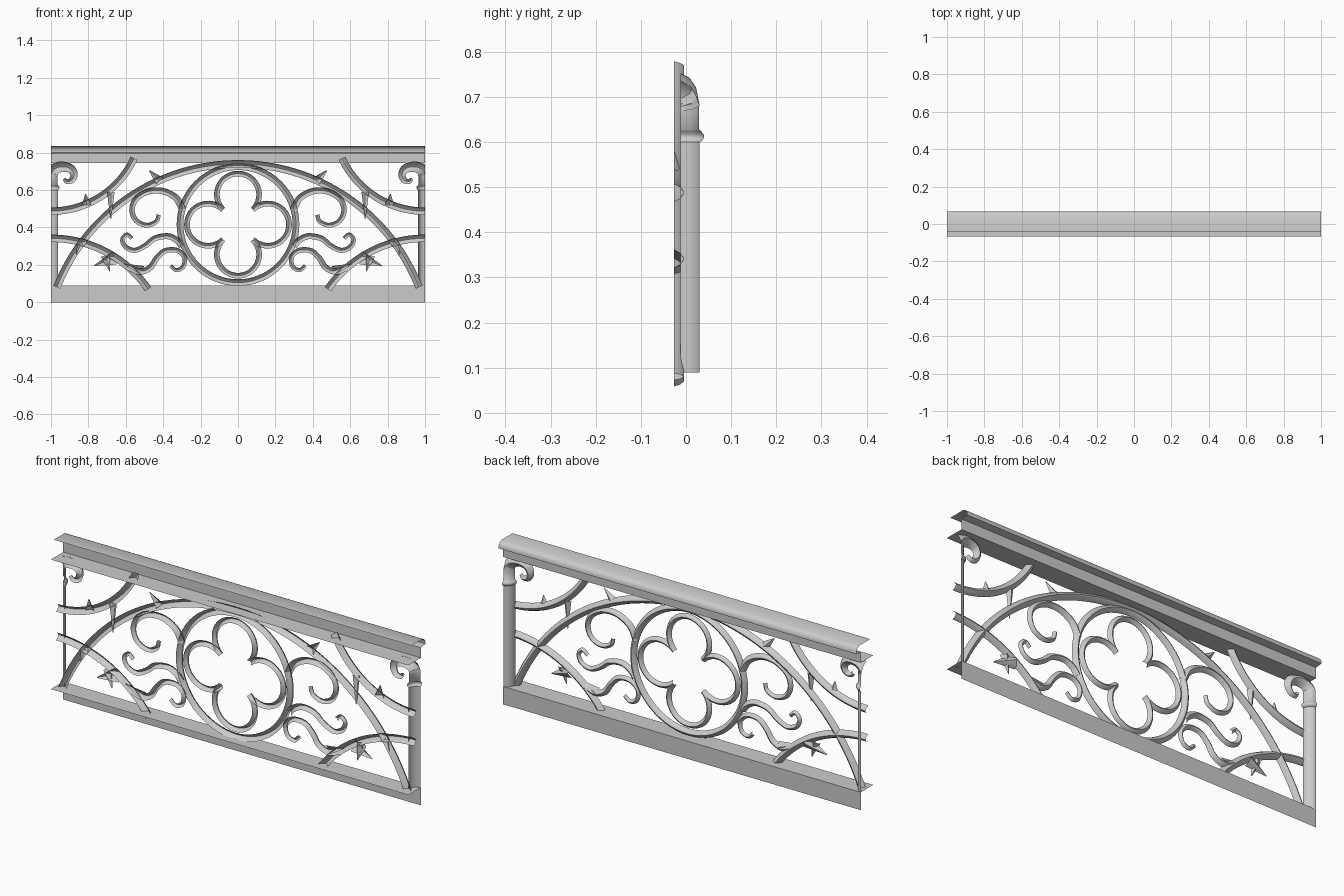
import bpy, bmesh, math
from mathutils import Vector

if "Cube" in bpy.data.objects:
    bpy.data.objects.remove(bpy.data.objects["Cube"])

def finish(name, bm, mirror=False):
    bmesh.ops.remove_doubles(bm, verts=bm.verts, dist=1e-5)
    me = bpy.data.meshes.new(name)
    bm.to_mesh(me)
    bm.free()
    ob = bpy.data.objects.new(name, me)
    bpy.context.collection.objects.link(ob)
    if mirror:
        ob.modifiers.new("mirror", "MIRROR").use_axis[0] = True
    bpy.ops.object.select_all(action="DESELECT")
    bpy.context.view_layer.objects.active = ob
    ob.select_set(True)
    bpy.ops.object.shade_smooth_by_angle(angle=math.radians(50))
    return ob

def skin(bm, rows, closed=False):
    vs = [[bm.verts.new(p) for p in r] for r in rows]
    for i in range(len(vs) if closed else len(vs) - 1):
        a, b = vs[i], vs[(i + 1) % len(vs)]
        for j in range(len(a) - 1):
            bm.faces.new((a[j], a[j + 1], b[j + 1], b[j]))

def spline(pts, n=6):
    p = [Vector(q) for q in pts]
    p = [2 * p[0] - p[1]] + p + [2 * p[-1] - p[-2]]
    out = []
    for i in range(1, len(p) - 2):
        a, b, c, d = p[i - 1:i + 3]
        for k in range(n):
            t = k / n
            out.append(0.5 * (2 * b + (c - a) * t + (2 * a - 5 * b + 4 * c - d) * t * t
                              + (3 * b - a - 3 * c + d) * t ** 3))
    return out + [p[-2]]

def arc(cx, cz, r, a0, a1, n=32):
    return [Vector((cx + r * math.cos(math.radians(a0 + (a1 - a0) * i / n)),
                    cz + r * math.sin(math.radians(a0 + (a1 - a0) * i / n)))) for i in range(n + 1)]

HALF = [(-1, 0), (-.65, .6), (0, 1), (.65, .6), (1, 0)]

def bar(bm, path, r0, r1=None, closed=False, y0=-.027, deep=1.15):
    # half-round strip, open to the front, swept along an x-z path
    r1 = r0 if r1 is None else r1
    if closed:
        path = path[:-1]
    n, rows = len(path), []
    for i, p in enumerate(path):
        a = path[i - 1] if i or closed else p
        b = path[(i + 1) % n] if i < n - 1 or closed else p
        t = (b - a).normalized()
        r = r0 + (r1 - r0) * i / (n - 1)
        rows.append([(p.x - t.y * r * u, y0 + deep * r * v, p.y + t.x * r * u) for u, v in HALF])
    skin(bm, rows, closed)

def rail(name, prof):
    bm = bmesh.new()
    skin(bm, [[(x, y, z) for y, z in prof] for x in (-1, 1)])
    finish(name, bm)

# top and bottom rails, open shells without end caps
rail("top_rail", [(-.043, .836), (.045, .836), (.06, .828), (.068, .814), (.068, .802),
                  (.032, .797), (.032, .745), (-.067, .745)])
rail("bottom_rail", [(-.067, .09), (.032, .09), (.032, 0)])

# quarter-round end posts with collar
bm = bmesh.new()
prof = [(.042, .09), (.042, .6), (.047, .602), (.052, .61), (.052, .616), (.045, .624), (.041, .628), (.041, .686)]
skin(bm, [[(-1 + .88 * r * math.sin(a), -.012 + r * math.cos(a), z) for r, z in prof]
          for a in [math.pi / 2 * i / 8 for i in range(9)]])
finish("end_posts", bm, True)

# curled hooks on the posts, cut flush at the panel end
bm = bmesh.new()
bar(bm, spline([(-1, .68), (-.992, .70), (-.965, .72), (-.925, .724), (-.89, .71), (-.877, .68),
                (-.89, .652), (-.915, .645), (-.93, .66)]), .037, .009, y0=-.012)
bmesh.ops.bisect_plane(bm, geom=bm.verts[:] + bm.edges[:] + bm.faces[:], plane_co=(-1, 0, 0),
                       plane_no=(-1, 0, 0), clear_outer=True)
finish("post_hooks", bm, True)

# large arch
bm = bmesh.new()
a = math.degrees(math.atan2(.38, .968))
bar(bm, arc(0, -.3, 1.04, a, 180 - a, 64), .02)
finish("main_arch", bm)

# centre ring and quatrefoil
bm = bmesh.new()
bar(bm, arc(0, .415, .31, 0, 360, 64), .018, closed=True)
finish("centre_ring", bm)
bm = bmesh.new()
for k in range(4):
    t = math.radians(90 * k)
    bar(bm, arc(.16 * math.cos(t), .415 + .16 * math.sin(t), .113, 90 * k - 135, 90 * k + 135), .015)
finish("quatrefoil", bm)

# crossing side branches
bm = bmesh.new()
bar(bm, arc(-1, .977, .49, -90, -25), .02)
bar(bm, arc(-1, -.291, .633, 90, 34.8), .02)
finish("side_branches", bm, True)

# tapering scrolls
bm = bmesh.new()
bar(bm, spline([(-.295, .492), (-.33, .556), (-.4, .594), (-.48, .592), (-.545, .552), (-.567, .492),
                (-.543, .435), (-.487, .412), (-.437, .432), (-.424, .468)]), .019, .011)
bar(bm, spline([(-.3, .3), (-.325, .33), (-.374, .353), (-.444, .342), (-.492, .305), (-.55, .278),
                (-.6, .295), (-.618, .335), (-.594, .362), (-.567, .342)]), .018, .01)
bar(bm, spline([(-.59, .19), (-.524, .165), (-.47, .185), (-.435, .235), (-.39, .275), (-.325, .277),
                (-.286, .24), (-.293, .19), (-.33, .172), (-.36, .195)]), .018, .01)
finish("scrolls", bm, True)

# thorns and small leaves, base to tip
bm = bmesh.new()
for p, q, r in [((-.42, .65), (-.475, .705), .025), ((-.81, .52), (-.815, .58), .025),
                ((-.68, .59), (-.68, .445), .02), ((-.66, .235), (-.77, .195), .035),
                ((-.71, .25), (-.685, .165), .025), ((-.51, .17), (-.61, .205), .025),
                ((-.84, .31), (-.865, .255), .02)]:
    bar(bm, spline([p, q], 3), r, .002, deep=.8)
finish("thorns", bm, True)
